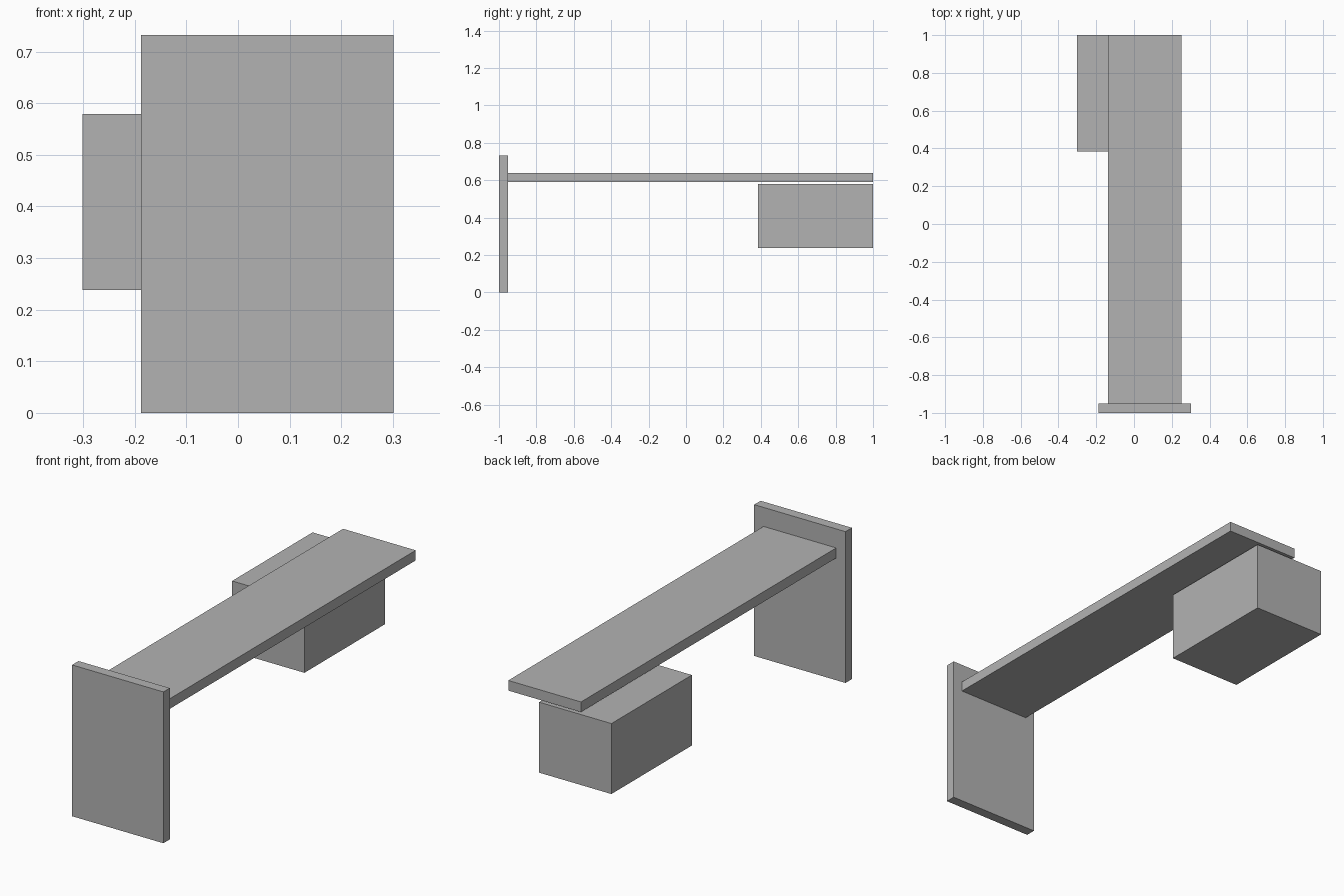
import bpy
from mathutils import Vector

cube = bpy.data.objects.get("Cube")
if cube:
    bpy.data.objects.remove(cube, do_unlink=True)

# Single plain grey finish
grey = bpy.data.materials.new("plain_grey")
grey.use_nodes = True
colour = (0.45, 0.45, 0.45, 1)
grey.diffuse_color = colour
grey.node_tree.nodes["Principled BSDF"].inputs["Base Color"].default_value = colour


def box(name, low, high):
    """Add a flat-faced box spanning two opposite corners."""
    low, high = Vector(low), Vector(high)
    bpy.ops.mesh.primitive_cube_add(size=1, location=(low + high) / 2)
    ob = bpy.context.object
    ob.name = name
    ob.scale = high - low
    bpy.ops.object.transform_apply(location=False, rotation=False, scale=True)
    ob.data.materials.append(grey)
    return ob


# Upright end panel at the front
box("end_panel", (-0.188, -1, 0), (0.301, -0.951, 0.732))
# Long top running back from the panel
box("desk_top", (-0.138, -0.951, 0.591), (0.251, 1, 0.64))
# Storage cabinet set off to one side, a thin gap below the top
box("cabinet", (-0.301, 0.385, 0.238), (0.086, 1, 0.579))
